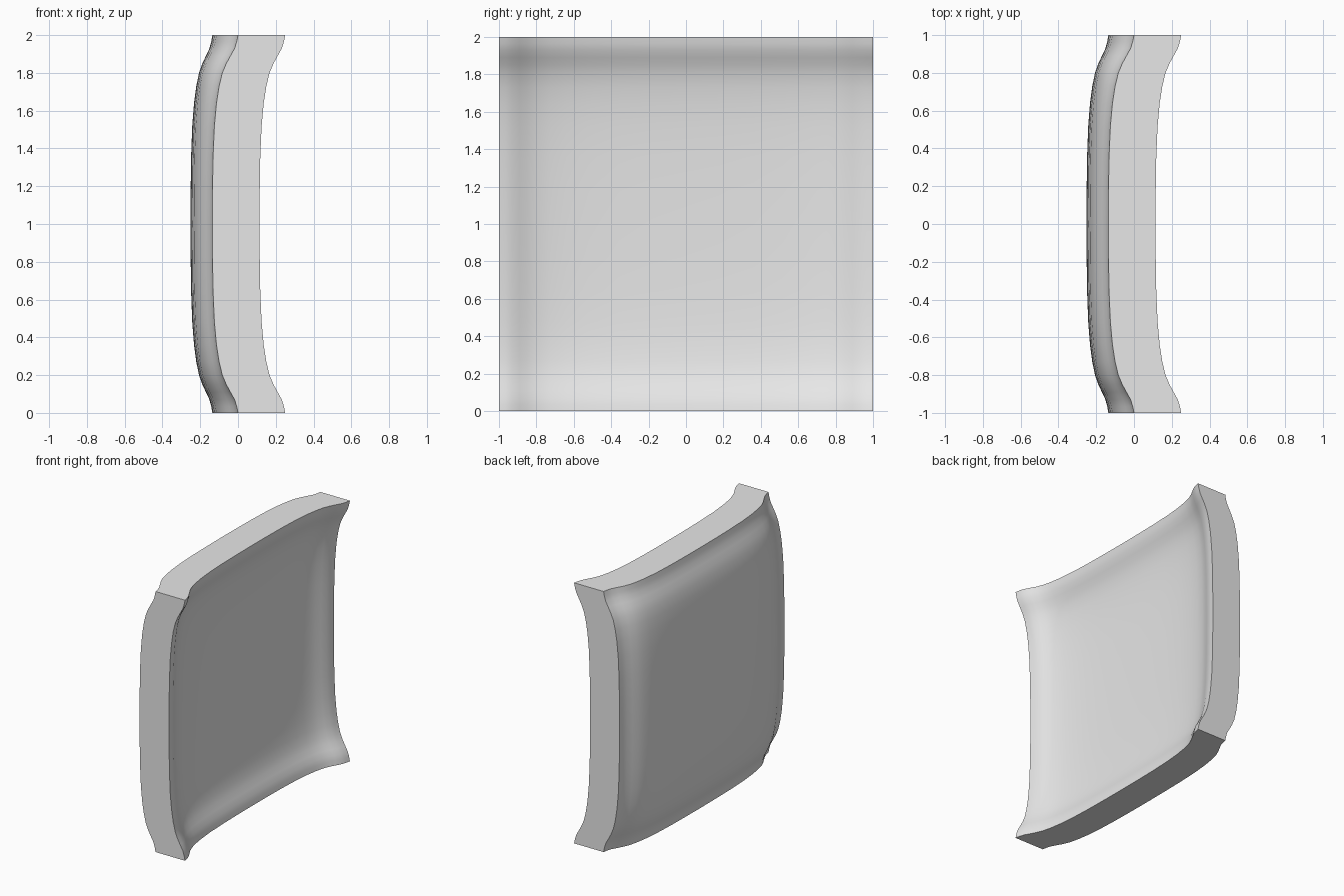
import bpy
import bmesh

cube = bpy.data.objects.get("Cube")
if cube:
    bpy.data.objects.remove(cube, do_unlink=True)

THICKNESS = 0.25
# Half profile of the dish: (distance from the rim, depth of the bend)
PROFILE = [(0.0, 0.0), (0.035, 0.007), (0.07, 0.018), (0.11, 0.04),
           (0.15, 0.062), (0.2, 0.083), (0.27, 0.1), (0.36, 0.114),
           (0.48, 0.125), (0.64, 0.132), (0.82, 0.135), (1.0, 0.136)]
STEPS = len(PROFILE) - 1


def station(u):
    """Map a grid coordinate in -1..1 to (position, depth) on the profile."""
    distance, depth = PROFILE[min(STEPS, max(0, round((1 - abs(u)) * STEPS)))]
    return (1 - distance) * (1 if u >= 0 else -1), depth


# Grey material
grey = bpy.data.materials.new("light grey")
grey.use_nodes = True
colour = (0.8, 0.8, 0.8, 1.0)
grey.diffuse_color = colour
grey.node_tree.nodes["Principled BSDF"].inputs["Base Color"].default_value = colour

# Upright dished sheet: bulges towards -x, rim curls towards +x
bm = bmesh.new()
bmesh.ops.create_grid(bm, x_segments=2 * STEPS, y_segments=2 * STEPS, size=1)
for v in bm.verts:
    y, depth_y = station(v.co.x)
    z, depth_z = station(v.co.y)
    v.co = (-(depth_y + depth_z - 1.1 * depth_y * depth_z), y, z + 1)

# Thicken the sheet straight along x, so the rim walls stay flat
result = bmesh.ops.extrude_face_region(bm, geom=bm.faces[:], use_keep_orig=True)
moved = [g for g in result["geom"] if isinstance(g, bmesh.types.BMVert)]
bmesh.ops.translate(bm, verts=moved, vec=(THICKNESS, 0, 0))
bmesh.ops.recalc_face_normals(bm, faces=bm.faces[:])

mesh = bpy.data.meshes.new("curved_panel")
bm.to_mesh(mesh)
bm.free()
mesh.materials.append(grey)
panel = bpy.data.objects.new("curved_panel", mesh)
bpy.context.collection.objects.link(panel)

# Smooth faces with crisp rim edges
bpy.ops.object.select_all(action='DESELECT')
panel.select_set(True)
bpy.context.view_layer.objects.active = panel
bpy.ops.object.shade_smooth_by_angle(angle=0.7)
